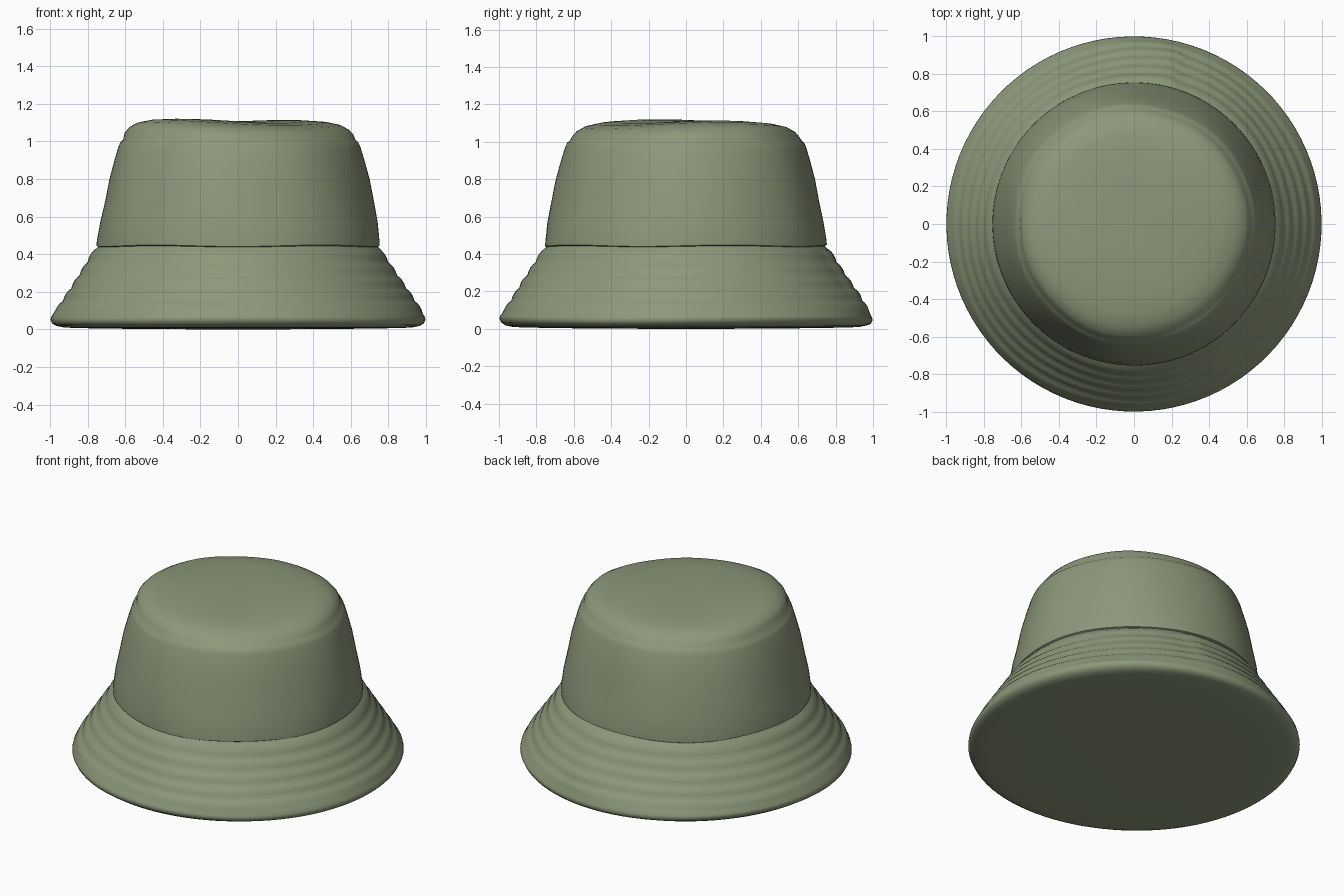
import bpy, bmesh, math

cube = bpy.data.objects.get("Cube")
if cube:
    bpy.data.objects.remove(cube, do_unlink=True)

SEGMENTS = 96
SEAM = math.atan2(0.80, 0.20)


def make_material(name, color):
    mat = bpy.data.materials.new(name)
    mat.use_nodes = True
    mat.diffuse_color = color
    mat.node_tree.nodes["Principled BSDF"].inputs["Base Color"].default_value = color
    return mat


cloth = make_material("sage green cloth", (0.265, 0.315, 0.195, 1))


def lathe(name, profile, shape, close_start=False, close_end=False):
    """Spin (radius, height) pairs about z; shape() bends each point."""
    bm = bmesh.new()
    rings = []
    for r, z in profile:
        ring = []
        for i in range(SEGMENTS):
            a = SEAM + 2 * math.pi * i / SEGMENTS
            rr, zz = shape(r, z, a)
            ring.append(bm.verts.new((rr * math.cos(a), rr * math.sin(a), zz)))
        rings.append(ring)
    for low, high in zip(rings, rings[1:]):
        for i in range(SEGMENTS):
            j = (i + 1) % SEGMENTS
            bm.faces.new((low[i], low[j], high[j], high[i]))
    for ring, use in ((rings[0], close_start), (rings[-1], close_end)):
        if use:
            bm.faces.new(ring)
    bmesh.ops.recalc_face_normals(bm, faces=bm.faces)
    mesh = bpy.data.meshes.new(name)
    bm.to_mesh(mesh)
    bm.free()
    obj = bpy.data.objects.new(name, mesh)
    bpy.context.collection.objects.link(obj)
    mesh.materials.append(cloth)
    bpy.ops.object.select_all(action="DESELECT")
    obj.select_set(True)
    bpy.context.view_layer.objects.active = obj
    bpy.ops.object.shade_smooth_by_angle(angle=math.radians(50))
    return obj


# Crown: soft, slightly crumpled cloth with a rolled seam round the top
def crown_shape(r, z, a):
    side = max(0.0, min(1.0, (z - 0.45) / 0.2)) * r
    r += side * (0.008 * math.sin(3 * a + 1) + 0.005 * math.sin(7 * a + 2 * z))
    if z > 1.02:
        z += 0.012 * r / 0.5 * math.sin(2 * a + 0.6) - 0.012 * r * math.cos(a)
    elif z < 0.5:
        z += 0.004 * math.sin(5 * a)
    return r, z


crown_profile = [
    (0.735, 0.435), (0.753, 0.445), (0.752, 0.47), (0.738, 0.57),
    (0.715, 0.68), (0.692, 0.80), (0.665, 0.90), (0.644, 0.97),
    (0.633, 0.995), (0.618, 1.008), (0.610, 1.03), (0.585, 1.06),
    (0.54, 1.085), (0.47, 1.10), (0.36, 1.108), (0.22, 1.11), (0.08, 1.108),
]
lathe("crown", crown_profile, crown_shape, close_end=True)


# Brim: flared cloth with stitched rows, an overlapping back seam, rolled hem
def brim_shape(r, z, a):
    past = (a - SEAM) % (2 * math.pi)
    if 0.1 < z < 0.43:
        r += 0.016 * max(0.0, 1 - past / 0.5) * min(1, (z - 0.1) / 0.08)
        r += 0.004 * math.sin(5 * a + 9 * z)
    elif z < 0.08:
        z += (0.004 if r > 0.97 else 0.0) * math.sin(3 * a)
    return r, z


brim_profile = [(0.735, 0.46), (0.745, 0.44)]
ROWS = 5
for k in range(ROWS * 4):
    t = k / (ROWS * 4)
    puff = 0.006 * math.sin(math.pi * (k % 4) / 4)
    brim_profile.append((0.755 + 0.225 * t + puff, 0.43 - 0.345 * t ** 0.96 + puff))
brim_profile += [
    (0.984, 0.082), (0.995, 0.065), (0.998, 0.05), (0.988, 0.03),
    (0.965, 0.018), (0.93, 0.011), (0.87, 0.007), (0.6, 0.003), (0.2, 0.0),
]
lathe("brim", brim_profile, brim_shape, close_end=True)
